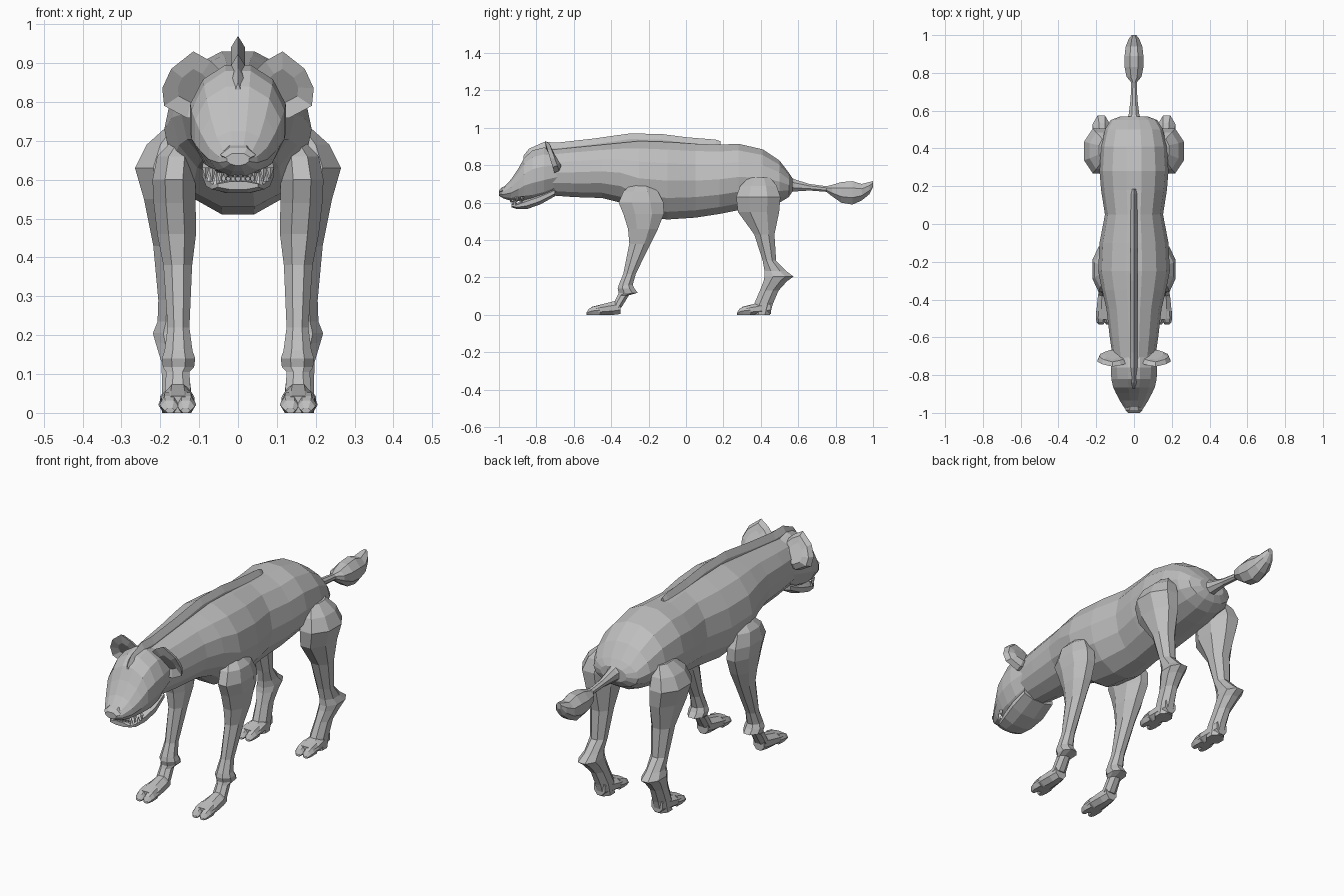
import bpy, bmesh, math
from mathutils import Vector


def material(name, rgb):
    m = bpy.data.materials.new(name)
    m.diffuse_color = (*rgb, 1)
    return m


GREY = material("grey hide", (0.52, 0.52, 0.52))
WHITE = material("tooth white", (0.75, 0.75, 0.75))


def finish(name, bm, mat, mirror):
    bmesh.ops.recalc_face_normals(bm, faces=bm.faces)
    me = bpy.data.meshes.new(name)
    bm.to_mesh(me)
    bm.free()
    me.materials.append(mat)
    ob = bpy.data.objects.new(name, me)
    bpy.context.collection.objects.link(ob)
    if mirror:
        ob.modifiers.new("mirror", 'MIRROR')
    return ob


def loft(name, rings, axis='y', n=8, flat=True, mirror=False, mat=GREY):
    """Skin of oval rings (position, low, high, x centre, half width) along y or z."""
    bm = bmesh.new()
    loops = []
    off = 0.5 if flat else 0.0
    grow = 1 / math.cos(math.pi / n) if flat else 1.0
    for t, lo, hi, xc, hw in rings:
        loop = []
        for i in range(n):
            a = 2 * math.pi * (i + off) / n + math.pi / 2
            x = xc + hw * math.cos(a) * grow
            v = (lo + hi) / 2 + (hi - lo) / 2 * math.sin(a) * grow
            loop.append(bm.verts.new((x, t, v) if axis == 'y' else (x, v, t)))
        loops.append(loop)
    for a, b in zip(loops, loops[1:]):
        for i in range(n):
            j = (i + 1) % n
            bm.faces.new((a[i], a[j], b[j], b[i]))
    bm.faces.new(loops[0])
    bm.faces.new(loops[-1])
    return finish(name, bm, mat, mirror)


# Torso and neck
loft("body", [
    (-.74, .64, .88, 0, .105), (-.60, .63, .895, 0, .125), (-.45, .625, .91, 0, .142),
    (-.35, .60, .92, 0, .165), (-.25, .53, .93, 0, .185), (-.10, .51, .925, 0, .178),
    (.05, .52, .915, 0, .15), (.18, .54, .91, 0, .17), (.28, .56, .915, 0, .178),
    (.41, .58, .885, 0, .17), (.50, .60, .825, 0, .15), (.55, .63, .76, 0, .12),
    (.57, .66, .73, 0, .07)], n=14)

# Head with short muzzle
loft("head", [
    (-.68, .66, .875, 0, .11), (-.76, .62, .895, 0, .123), (-.82, .605, .88, 0, .12),
    (-.865, .605, .84, 0, .11), (-.895, .608, .785, 0, .096), (-.935, .61, .725, 0, .075),
    (-.975, .622, .682, 0, .05), (-1.0, .637, .665, 0, .028)], n=12)
loft("nose", [(-.95, .65, .695, 0, .036), (-.985, .645, .682, 0, .04),
              (-1.0, .647, .667, 0, .028)], n=6)
loft("lower_jaw", [
    (-.70, .635, .68, 0, .085), (-.78, .59, .65, 0, .092), (-.85, .566, .625, 0, .082),
    (-.905, .566, .598, 0, .068), (-.932, .575, .595, 0, .052)], n=8)


# Teeth: small spikes round the jaw
def spike(bm, base, height, r):
    tip = bm.verts.new(Vector(base) + Vector((0, 0, height)))
    q = [bm.verts.new((base[0] + r * dx, base[1] + r * dy, base[2]))
         for dx, dy in ((-1, 0), (0, -1), (1, 0), (0, 1))]
    for i in range(4):
        bm.faces.new((q[i], q[(i + 1) % 4], tip))
    bm.faces.new(q)


bm = bmesh.new()
for k in range(4):
    spike(bm, (.007 + .012 * k, -.925 + .004 * k, .588), .02, .007)
    spike(bm, (.007 + .012 * k, -.938 + .005 * k, .618), -.02, .007)
spike(bm, (.055, -.915, .588), .038, .009)
spike(bm, (.066, -.905, .63), -.036, .010)
spike(bm, (.072, -.885, .595), .03, .009)
spike(bm, (.083, -.875, .632), -.03, .010)
finish("teeth", bm, WHITE, True)

# Ears: flat front, domed back, leaning forward
outline = [(.045, .88), (.07, .905), (.115, .93), (.172, .885), (.195, .835),
           (.19, .79), (.13, .758), (.085, .765), (.05, .82)]
bm = bmesh.new()
cx, cz = .115, .84
rings = []
for scale, back in ((.5, .008), (1.0, 0), (.85, .025), (.5, .037)):
    rings.append([bm.verts.new((cx + (x - cx) * scale,
                                -.728 - (z - cz) * .3 + back,
                                cz + (z - cz) * scale)) for x, z in outline])
for a, b in zip(rings, rings[1:]):
    for i in range(len(outline)):
        j = (i + 1) % len(outline)
        bm.faces.new((a[i], a[j], b[j], b[i]))
bm.faces.new(rings[0])
bm.faces.new(rings[-1])
finish("ears", bm, GREY, True)

# Mane ridge along the spine
mane = [(-.87, .85, .012), (-.84, .888, .019), (-.76, .924, .021), (-.68, .922, .021),
        (-.50, .942, .021), (-.30, .97, .021), (-.13, .967, .021), (0, .95, .02),
        (.16, .937, .02), (.185, .928, .018)]
loft("mane", [(y, z - .12, z, 0, w) for y, z, w in mane], n=6, flat=False)

# Tail with tuft
loft("tail", [
    (.53, .66, .75, 0, .045), (.58, .66, .725, 0, .028), (.66, .665, .70, 0, .018),
    (.75, .658, .688, 0, .015), (.78, .635, .695, 0, .04), (.83, .60, .71, 0, .05),
    (.89, .59, .715, 0, .05), (.94, .612, .70, 0, .044), (.98, .645, .71, 0, .028),
    (1.0, .685, .715, 0, .012)], n=8)

# Legs: horizontal rings from top to ankle
loft("front_legs", [
    (.70, -.29, -.19, .14, .03), (.66, -.335, -.15, .158, .05), (.60, -.36, -.12, .165, .055),
    (.54, -.335, -.118, .163, .054), (.46, -.31, -.15, .158, .05), (.38, -.303, -.19, .155, .037),
    (.22, -.335, -.268, .153, .028), (.16, -.36, -.285, .153, .036), (.14, -.365, -.275, .153, .043),
    (.118, -.36, -.258, .153, .04), (.105, -.365, -.305, .155, .03), (.04, -.40, -.345, .155, .034)],
    axis='z', mirror=True)
loft("hind_legs", [
    (.735, .335, .45, .155, .03), (.69, .29, .485, .175, .06), (.63, .268, .505, .185, .08),
    (.55, .278, .498, .176, .066), (.43, .365, .473, .168, .05), (.29, .41, .482, .167, .038),
    (.235, .42, .535, .17, .037), (.205, .42, .575, .173, .046), (.18, .415, .54, .17, .042),
    (.13, .395, .495, .163, .034), (.06, .365, .465, .158, .037), (0, .36, .448, .158, .037)],
    axis='z', mirror=True)


# Paws: a broad pad and two short toes each
def paws(name, y, x):
    loft(name + "_pads", [(y + .02, .005, .08, x, .03), (y - .02, 0, .072, x, .037),
                          (y - .08, 0, .057, x, .043), (y - .135, 0, .043, x, .04)],
         n=8, mirror=True)
    for side, label in ((-1, "inner"), (1, "outer")):
        loft(f"{name}_{label}_toes", [(y - .09, 0, .052, x + side * .021, .021),
                                      (y - .13, 0, .043, x + side * .022, .022),
                                      (y - .15, 0, .032, x + side * .021, .019),
                                      (y - .162, 0, .012, x + side * .02, .011)],
             n=6, mirror=True)


paws("front_paw", -.37, .155)
paws("hind_paw", .435, .158)
